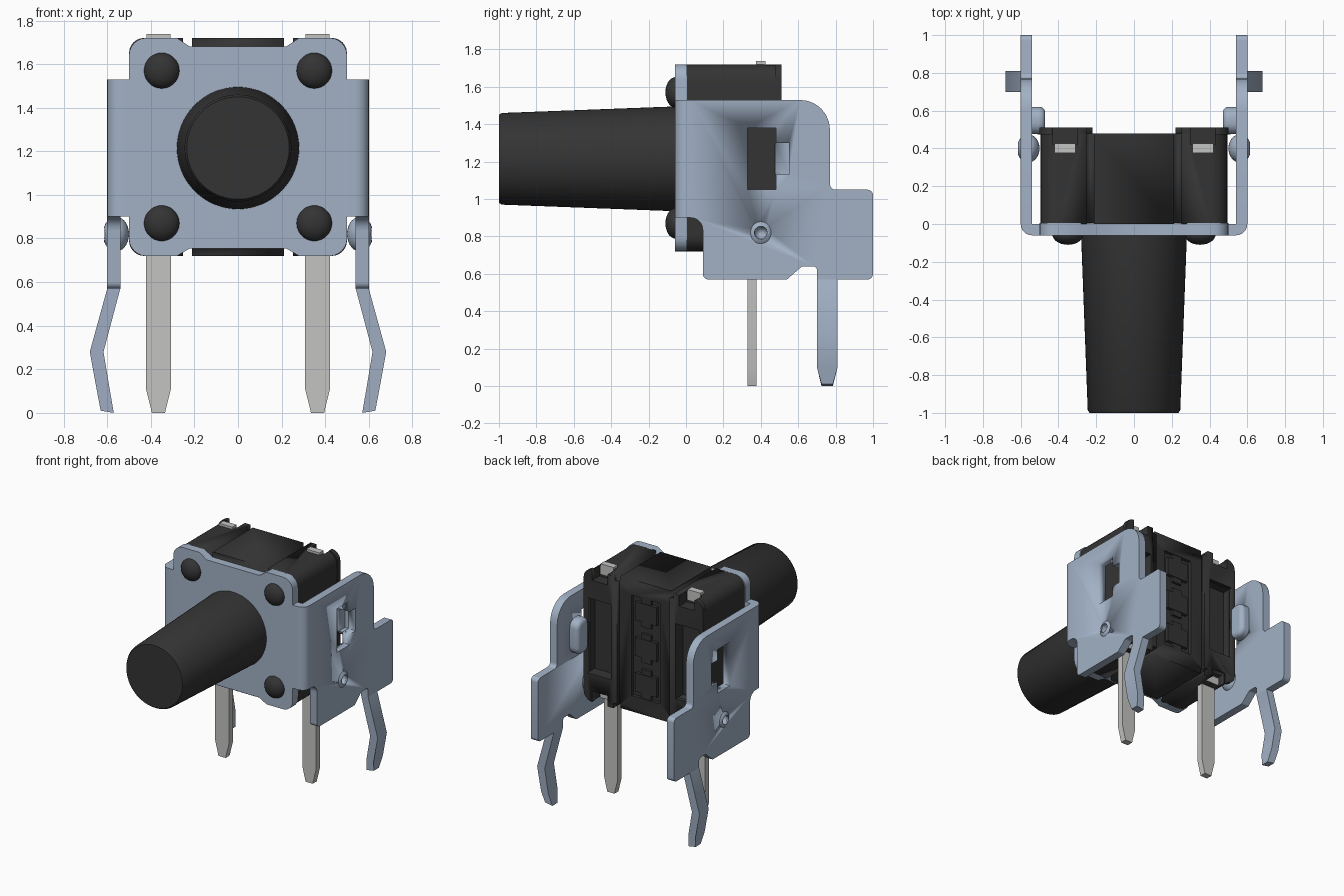
import bpy, bmesh, math
from mathutils import Vector, Matrix

old = bpy.data.objects.get("Cube")
if old:
    bpy.data.objects.remove(old, do_unlink=True)


def material(name, rgb):
    m = bpy.data.materials.new(name)
    m.use_nodes = True
    m.diffuse_color = (*rgb, 1)
    m.node_tree.nodes["Principled BSDF"].inputs["Base Color"].default_value = (*rgb, 1)
    return m


STEEL = material("blue grey steel", (0.36, 0.44, 0.56))
BLACK = material("black plastic", (0.034, 0.034, 0.034))
PIN = material("pale pin metal", (0.55, 0.55, 0.54))


def rounded(points, steps=6):
    """Outline from (a, b) or (a, b, radius) corners."""
    out = []
    for i, p in enumerate(points):
        c = Vector(p[:2])
        if len(p) < 3:
            out.append(c)
            continue
        u = (Vector(points[i - 1][:2]) - c).normalized()
        v = (Vector(points[(i + 1) % len(points)][:2]) - c).normalized()
        half = u.angle(v) / 2
        centre = c + (u + v).normalized() * p[2] / math.sin(half)
        start = c + u * p[2] / math.tan(half) - centre
        end = c + v * p[2] / math.tan(half) - centre
        for k in range(steps + 1):
            t = k / steps
            w = math.pi - 2 * half
            out.append(centre + (start * math.sin((1 - t) * w) + end * math.sin(t * w)) / math.sin(w))
    return out


def finish(name, bm, mat, mirror=False):
    bmesh.ops.recalc_face_normals(bm, faces=bm.faces)
    me = bpy.data.meshes.new(name)
    bm.to_mesh(me)
    bm.free()
    me.materials.append(mat)
    ob = bpy.data.objects.new(name, me)
    bpy.context.collection.objects.link(ob)
    if mirror:
        ob.modifiers.new("mirror", 'MIRROR')
    activate(ob)
    bpy.ops.object.shade_smooth_by_angle(angle=math.radians(35))
    return ob


def activate(ob):
    bpy.ops.object.select_all(action='DESELECT')
    ob.select_set(True)
    bpy.context.view_layer.objects.active = ob


def prism(name, points, axis, lo, hi, mat, mirror=False):
    """Extrude an outline along an axis."""
    place = {'x': lambda a, b, d: (d, a, b),
             'y': lambda a, b, d: (a, d, b),
             'z': lambda a, b, d: (a, b, d)}[axis]
    bm = bmesh.new()
    face = bm.faces.new([bm.verts.new(place(p[0], p[1], lo)) for p in rounded(points)])
    ext = bmesh.ops.extrude_face_region(bm, geom=[face])["geom"]
    shift = Vector(place(0, 0, hi - lo))
    bmesh.ops.translate(bm, vec=shift, verts=[g for g in ext if isinstance(g, bmesh.types.BMVert)])
    return finish(name, bm, mat, mirror)


def rect(a0, a1, b0, b1, r=0):
    corners = [(a0, b0), (a1, b0), (a1, b1), (a0, b1)]
    return [(*c, r) for c in corners] if r else corners


def box(name, x, y, z, mat, mirror=False):
    return prism(name, rect(*x, *y), 'z', *z, mat, mirror)


def ball(name, centre, size, mat, mirror=False):
    bm = bmesh.new()
    bmesh.ops.create_uvsphere(bm, u_segments=28, v_segments=14, radius=1,
                              matrix=Matrix.Translation(centre) @ Matrix.Diagonal((*size, 1)))
    return finish(name, bm, mat, mirror)


def cut(targets, cutter):
    """Subtract a cutter, then discard it."""
    for ob in targets:
        activate(ob)
        m = ob.modifiers.new("cut", 'BOOLEAN')
        m.operation, m.solver, m.object = 'DIFFERENCE', 'EXACT', cutter
        bpy.ops.object.modifier_move_to_index(modifier=m.name, index=0)
        bpy.ops.object.modifier_apply(modifier=m.name)
    bpy.data.objects.remove(cutter, do_unlink=True)


# Front cover plate with relieved top and bottom edges
half = [(0.22, 0.755), (0.28, 0.72), (0.5, 0.72, 0.08), (0.5, 1.72, 0.08), (0.28, 1.72), (0.22, 1.68)]
other = [(-p[0], *p[1:]) for p in reversed(half)]
prism("cover_plate", half + other, 'y', -0.06, 0.005, STEEL)

# Bends that join the cover to the side brackets
prism("bracket_bend", [(0.5, -0.06), (0.6, -0.06, 0.06), (0.6, 0.02), (0.54, 0.02), (0.54, 0), (0.5, 0)],
      'z', 0.9, 1.53, STEEL, True)

# Side brackets with a window, a pressed tab pocket and a dimple
bracket = prism("side_bracket", [
    (0.02, 1.53), (0.77, 1.53, 0.16), (0.77, 1.05, 0.03), (1, 1.05, 0.03), (1, 0.57, 0.03),
    (0.70, 0.57), (0.70, 0.64, 0.02), (0.62, 0.64, 0.02), (0.54, 0.57, 0.02),
    (0.09, 0.57, 0.03), (0.09, 0.9, 0.065), (0.02, 0.9)], 'x', 0.54, 0.6, STEEL, True)
bump = prism("pressed_bump", rect(0.475, 0.62, 1.09, 1.35, 0.06), 'x', 0.47, 0.57, STEEL, True)
bev = bump.modifiers.new("bevel", 'BEVEL')
bev.width, bev.segments, bev.angle_limit = 0.03, 4, math.radians(60)
activate(bump)
bpy.ops.object.modifier_move_to_index(modifier="bevel", index=0)
bpy.ops.object.modifier_apply(modifier="bevel")
dimple = ball("dimple_bump", (0.56, 0.4, 0.82), (0.06, 0.075, 0.08), STEEL, True)
cut([bracket], box("window_cutter", (0.5, 0.7), (0.33, 0.48), (1.05, 1.38), STEEL))
cut([bracket, bump], box("pocket_cutter", (0.51, 0.7), (0.44, 0.55), (1.13, 1.3), STEEL))
cut([bracket, dimple], ball("dimple_cutter", (0.6, 0.4, 0.82), (0.05, 0.035, 0.035), STEEL))

# Kinked bracket legs with narrowed tips
leg = prism("bracket_leg", [(0.54, 0.57), (0.6, 0.57), (0.68, 0.28), (0.647, 0.1), (0.63, 0.01),
                            (0.57, 0), (0.587, 0.1), (0.617, 0.28)], 'y', 0.70, 0.81, STEEL, True)
for v in leg.data.vertices:
    if v.co.z < 0.05:
        v.co.y = 0.755 + (v.co.y - 0.755) * 0.55

# Switch housing with edge grooves and rear recesses
body = prism("housing", rect(-0.495, 0.495, 0.72, 1.72, 0.09), 'y', 0, 0.48, BLACK)
rail = prism("rear_rail", [(0.22, 0.72), (0.5, 0.72, 0.07), (0.5, 1.72, 0.07), (0.22, 1.72)],
             'y', 0.475, 0.51, BLACK, True)
for side in (-1, 1):
    for z in (0.715, 1.68):
        cut([body], box("groove_cutter", sorted((side * 0.212, side * 0.252)), (-0.1, 0.6), (z, z + 0.045), BLACK))
    column = sorted((side * 0.27, side * 0.47))
    cut([body], box("column_cutter", column, (0.42, 0.6), (0.93, 1.5), BLACK))
    notch = sorted((side * 0.3, side * 0.43))
    for z in (0.7, 1.64):
        cut([body], box("notch_cutter", notch, (0.42, 0.6), (z, z + 0.1), BLACK))
cut([rail], box("rail_column_cutter", (0.27, 0.47), (0.4, 0.6), (0.93, 1.5), BLACK))
for z in (0.7, 1.64):
    cut([rail], box("rail_notch_cutter", (0.3, 0.43), (0.4, 0.6), (z, z + 0.1), BLACK))
cut([rail], box("rail_groove_cutter", (0.2, 0.252), (0.4, 0.6), (0.7, 0.76), BLACK))
cut([rail], box("rail_groove_cutter", (0.2, 0.252), (0.4, 0.6), (1.68, 1.73), BLACK))

# Shallow rear panel with stepped cells
cut([body], box("panel_cutter", (-0.12, 0.12), (0.455, 0.6), (0.84, 1.6), BLACK))
for z in (0.95, 1.22, 1.49):
    box("panel_cell", (-0.09, 0.09), (0.45, 0.48), (z - 0.07, z + 0.07), BLACK)
    box("panel_cell_arm", (-0.04, 0.04), (0.45, 0.475), (z - 0.11, z + 0.11), BLACK)

# Tapered push button, lathed along its axis
bm = bmesh.new()
ring = None
profile = [(0.285, 0.0), (0.28, -0.06), (0.245, -0.985), (0.235, -1)]
for r, y in profile:
    new = [bm.verts.new((r * math.cos(a), y, 1.215 + r * math.sin(a)))
           for a in (math.tau * k / 64 for k in range(64))]
    if ring:
        for k in range(64):
            bm.faces.new((ring[k - 1], ring[k], new[k], new[k - 1]))
    else:
        bm.faces.new(new)
    ring = new
bm.faces.new(ring)
finish("push_button", bm, BLACK)

# Rivet heads
for z in (0.87, 1.57):
    ball("rivet_head", (0.35, -0.055, z), (0.082, 0.055, 0.082), BLACK, True)

# Solder pins and their exposed upper ends
prism("solder_pin", [(0.335, 0), (0.395, 0), (0.422, 0.11), (0.422, 0.76), (0.308, 0.76), (0.308, 0.11)],
      'y', 0.33, 0.378, PIN, True)
box("pin_top", (0.31, 0.42), (0.375, 0.425), (1.66, 1.737), PIN, True)
box("pin_shoulder", (0.31, 0.42), (0.375, 0.425), (0.725, 0.78), PIN, True)
